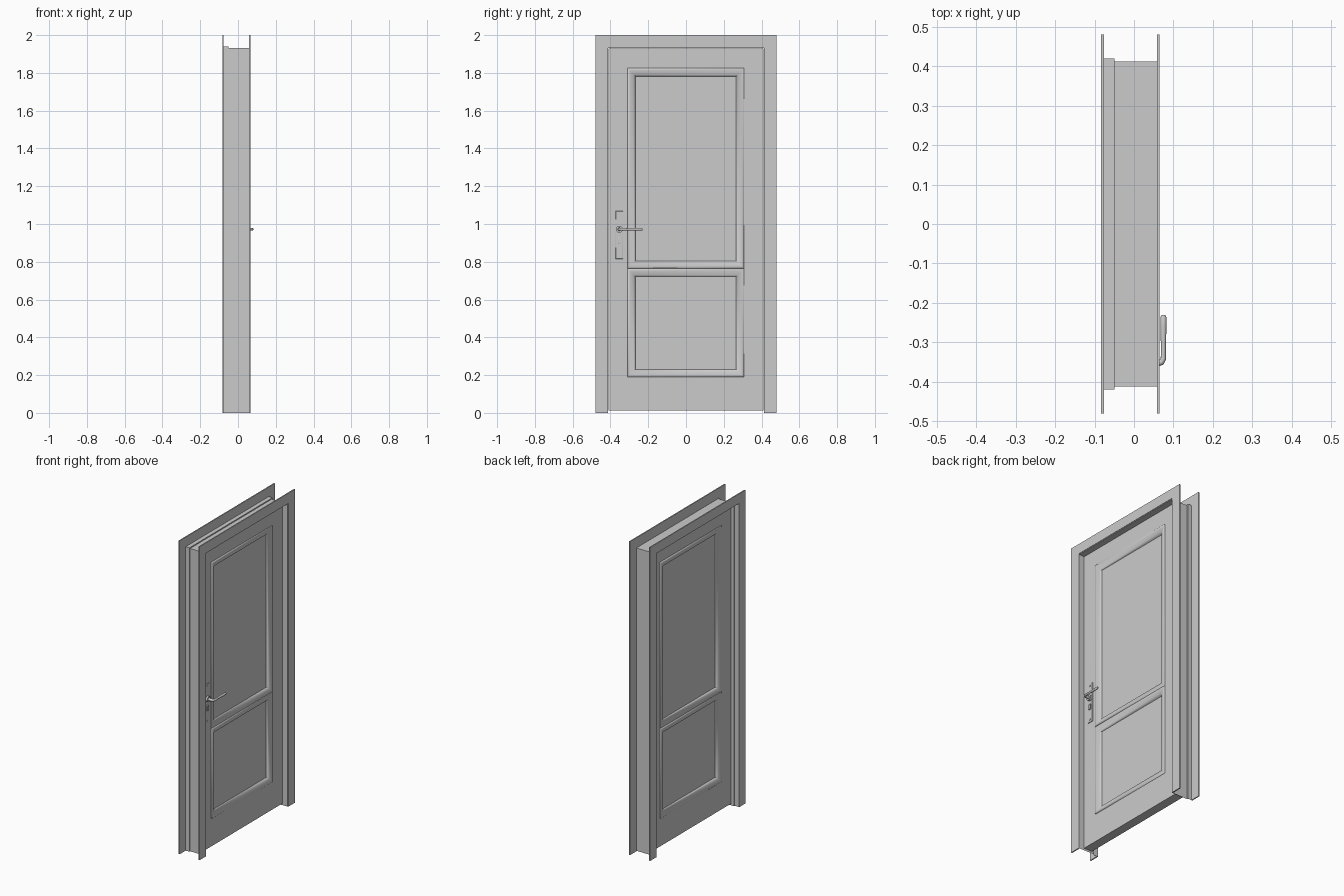
import bpy, bmesh, math

if "Cube" in bpy.data.objects:
    bpy.data.objects.remove(bpy.data.objects["Cube"])

def finish(name, bm):
    bmesh.ops.remove_doubles(bm, verts=bm.verts, dist=1e-5)
    bmesh.ops.recalc_face_normals(bm, faces=bm.faces)
    me = bpy.data.meshes.new(name)
    bm.to_mesh(me)
    bm.free()
    ob = bpy.data.objects.new(name, me)
    bpy.context.collection.objects.link(ob)
    bpy.ops.object.select_all(action='DESELECT')
    ob.select_set(True)
    bpy.context.view_layer.objects.active = ob
    bpy.ops.object.shade_smooth_by_angle(angle=math.radians(50))
    return ob

W, H = 0.412, 1.932   # doorway half width and height

def portal(name, profile, closed):
    """Sweep an (x, outward offset) profile up, over and down the doorway."""
    bm = bmesh.new()
    rows = []
    for x, o in profile:
        path = [(-W - o, 0), (-W - o, H + o), (W + o, H + o), (W + o, 0)]
        rows.append([bm.verts.new((x, y, z)) for y, z in path])
    n = len(rows)
    for i in range(n if closed else n - 1):
        a, b = rows[i], rows[(i + 1) % n]
        for k in range(3):
            bm.faces.new((a[k], a[k + 1], b[k + 1], b[k]))
    if closed:
        for k in (0, 3):
            bm.faces.new([r[k] for r in rows])
    return finish(name, bm)

# casings on both wall faces and the thin stepped jamb between them
portal("back_casing", [(-.083, .006), (-.083, .068), (-.076, .068), (-.076, .006)], True)
portal("front_casing", [(.058, .004), (.058, .068), (.065, .068), (.065, .004)], True)
portal("jamb", [(-.08, .007), (-.05, .007), (-.05, 0), (.062, 0), (.062, .005)], False)

# door leaf with two moulded, recessed panels on each face
def rect(bm, x, y0, y1, z0, z1):
    return [bm.verts.new((x, y, z)) for y, z in ((y0, z0), (y1, z0), (y1, z1), (y0, z1))]

def bridge(bm, a, b):
    for k in range(4):
        m = (k + 1) % 4
        bm.faces.new((a[k], a[m], b[m], b[k]))

bm = bmesh.new()
rims = []
moulding = [(0, 0), (.002, .004), (.008, .006), (.016, .005), (.03, 0), (.036, -.003), (.042, -.014)]
for x, s in ((.027, 1), (-.031, -1)):
    rim = rect(bm, x, -.41, .41, .012, 1.929)
    rims.append(rim)
    bridge(bm, rim, rect(bm, x, -.31, .308, .19, 1.826))
    for z0, z1 in ((.19, .765), (.765, 1.826)):
        prev = None
        for i, d in moulding:
            loop = rect(bm, x + s * d, -.31 + i, .308 - i, z0 + i * .95, z1 - i * 1.05)
            if prev:
                bridge(bm, prev, loop)
            prev = loop
        bm.faces.new(prev)
bridge(bm, *rims)
finish("door_leaf", bm)

def cylinder(name, y, z, r, x0, x1, n=24):
    bm = bmesh.new()
    bmesh.ops.create_cone(bm, cap_ends=True, segments=n, radius1=r, radius2=r, depth=x1 - x0)
    for v in bm.verts:
        a, b, c = v.co
        v.co = ((x0 + x1) / 2 + c, y + a, z + b)
    return finish(name, bm)

def box(name, lo, hi, bevel):
    bm = bmesh.new()
    bmesh.ops.create_cube(bm, size=1)
    for v in bm.verts:
        v.co = [(l + h) / 2 + c * (h - l) for c, l, h in zip(v.co, lo, hi)]
    ob = finish(name, bm)
    mod = ob.modifiers.new("bevel", 'BEVEL')
    mod.width, mod.segments = bevel, 2
    return ob

# lock plate, screws, keyhole surround
Y = -.353
box("lock_plate", (.025, Y - .02, .815), (.031, Y + .02, 1.068), .002)
for z in (.832, 1.052):
    cylinder("plate_screw", Y, z, .005, .03, .0335, 12)
box("keyhole_surround", (.03, Y - .007, .897), (.037, Y + .007, .932), .0015)
cylinder("handle_rose", Y, .972, .018, .03, .042)

# bent lever handle, slightly thicker at the grip
cu = bpy.data.curves.new("lever_handle", 'CURVE')
cu.dimensions = '3D'
cu.bevel_depth, cu.bevel_resolution, cu.use_fill_caps = .007, 3, True
pts = [(.03, Y, 1.3), (.06, Y, 1.2), (.07, Y + .003, 1.1), (.0745, Y + .012, 1.0),
       (.0745, Y + .04, .9), (.0745, -.26, 1.1), (.0745, -.237, 1.1), (.0745, -.231, .75)]
sp = cu.splines.new('POLY')
sp.points.add(len(pts) - 1)
for p, (x, y, r) in zip(sp.points, pts):
    p.co = (x, y, .972, 1)
    p.radius = r
sp.use_smooth = True
ob = bpy.data.objects.new("lever_handle", cu)
bpy.context.collection.objects.link(ob)
